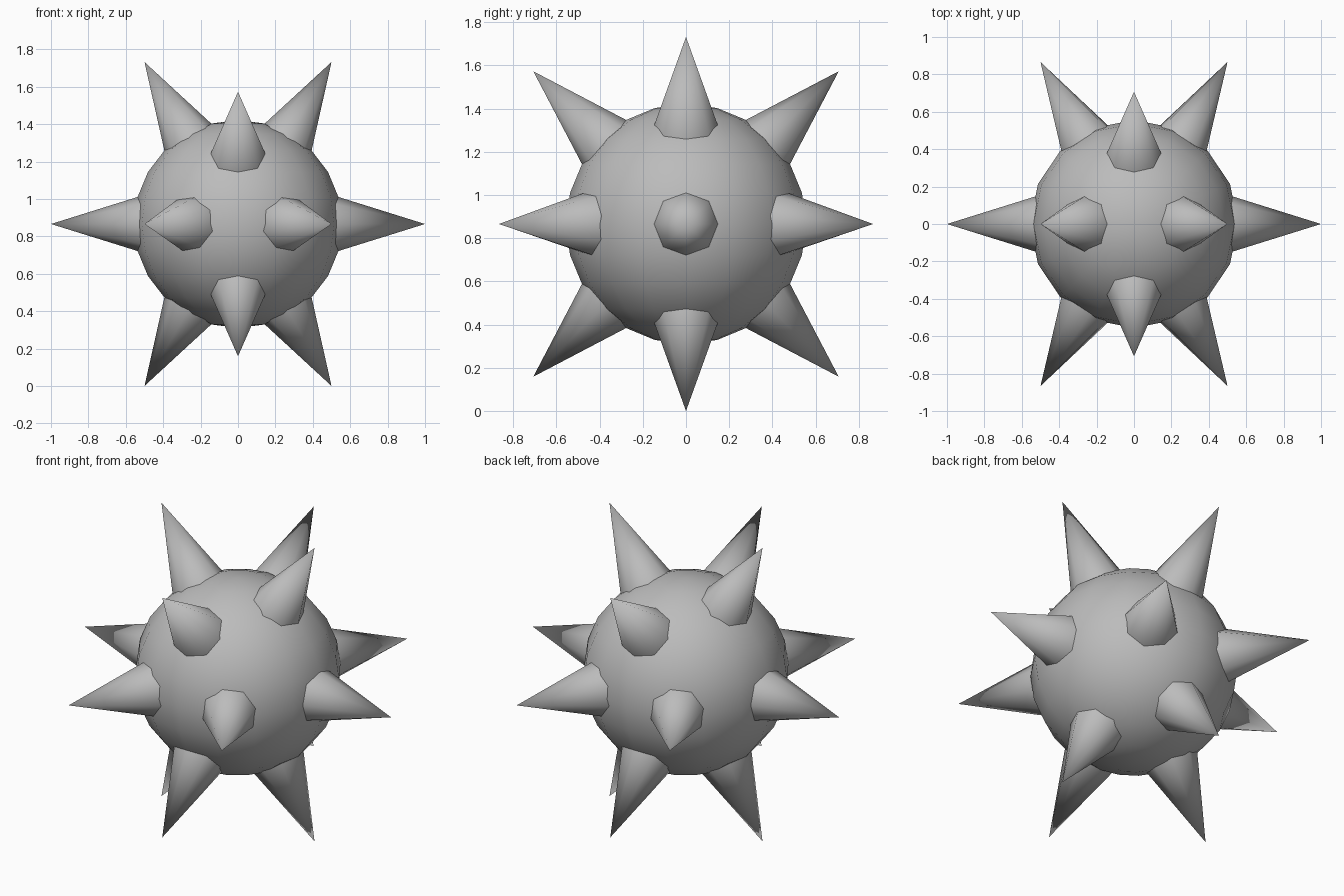
import bpy
from math import radians, sin, cos
from mathutils import Vector

if "Cube" in bpy.data.objects:
    bpy.data.objects.remove(bpy.data.objects["Cube"], do_unlink=True)

BODY_RADIUS = 0.556
BASE_DISTANCE = 0.5     # spike bases are buried in the ball
SPIKE_RADIUS = 0.156
CENTRE = Vector((0, 0, sin(radians(60))))

grey = bpy.data.materials.new("plain_grey")
grey.use_nodes = True
grey.diffuse_color = (0.5, 0.5, 0.5, 1)
grey.node_tree.nodes["Principled BSDF"].inputs["Base Color"].default_value = (0.5, 0.5, 0.5, 1)


def finish(name):
    obj = bpy.context.object
    obj.name = name
    obj.data.materials.append(grey)
    bpy.ops.object.shade_smooth_by_angle(angle=radians(60))
    return obj


def add_spike(name, direction):
    d = Vector(direction).normalized()
    turn = Vector((0, 0, 1)).rotation_difference(d)
    bpy.ops.mesh.primitive_cone_add(
        vertices=8, radius1=SPIKE_RADIUS, radius2=0, depth=1 - BASE_DISTANCE,
        location=CENTRE + d * (1 + BASE_DISTANCE) / 2, rotation=turn.to_euler())
    finish(name)


# Round body
bpy.ops.mesh.primitive_uv_sphere_add(segments=16, ring_count=12,
                                     radius=BODY_RADIUS, location=CENTRE)
finish("ball_body")

# Spikes along the sides, and in three crossing planes
c, s = cos(radians(60)), sin(radians(60))
for a, side in ((1, "left"), (-1, "right")):
    add_spike(f"{side}_spike", (a, 0, 0))
    for b, height, depth in ((1, "upper", "back"), (-1, "lower", "front")):
        add_spike(f"{height}_{side}_spike", (a * c, 0, b * s))
        add_spike(f"{depth}_{side}_spike", (a * c, b * s, 0))
for y, depth in ((1, "back"), (-1, "front")):
    for z, height in ((1, "upper"), (-1, "lower")):
        add_spike(f"{height}_{depth}_spike", (0, y, z))
